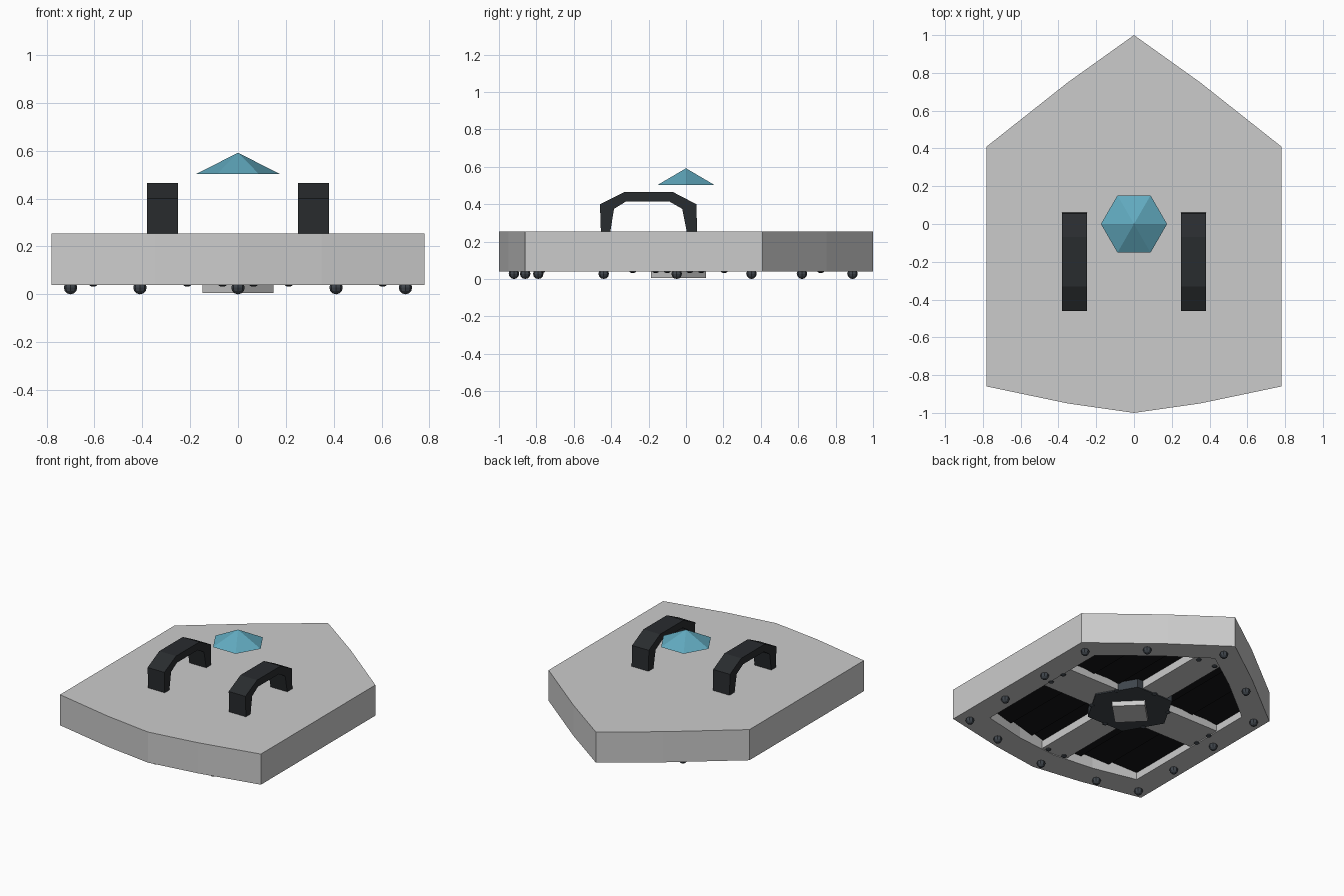
import bpy, bmesh, math
from mathutils import Matrix

if "Cube" in bpy.data.objects:
    bpy.data.objects.remove(bpy.data.objects["Cube"])


def material(name, rgb):
    m = bpy.data.materials.new(name)
    m.diffuse_color = (*rgb, 1)
    m.use_nodes = True
    m.node_tree.nodes["Principled BSDF"].inputs["Base Color"].default_value = m.diffuse_color
    return m


BLACK = material("black", (0.022, 0.025, 0.028))
PANEL = material("panel_black", (0.008, 0.008, 0.009))
STEEL = material("dark_steel", (0.05, 0.06, 0.072))
BLUE = material("blue", (0.12, 0.4, 0.52))


def finish(bm, name, mat=None):
    bmesh.ops.recalc_face_normals(bm, faces=bm.faces)
    me = bpy.data.meshes.new(name)
    bm.to_mesh(me)
    bm.free()
    ob = bpy.data.objects.new(name, me)
    bpy.context.collection.objects.link(ob)
    if mat:
        me.materials.append(mat)
    return ob


def mirrored(half):
    """Close a right-hand outline that starts and ends on x = 0."""
    return half + [(-x, y) for x, y in half[-2:0:-1]]


def prism(bm, pts, offset):
    """Extrude a closed 3D polygon by an offset vector."""
    face = bm.faces.new([bm.verts.new(p) for p in pts])
    ext = bmesh.ops.extrude_face_region(bm, geom=[face])["geom"]
    bmesh.ops.translate(bm, vec=offset,
                        verts=[v for v in ext if isinstance(v, bmesh.types.BMVert)])


def box(name, x0, x1, y0, y1, z0, z1, mat=None):
    bm = bmesh.new()
    prism(bm, [(x0, y0, z0), (x1, y0, z0), (x1, y1, z0), (x0, y1, z0)], (0, 0, z1 - z0))
    return finish(bm, name, mat)


def cone(name, sides, r0, r1, y, z0, z1, mat=None):
    bm = bmesh.new()
    place = Matrix.Translation((0, y, (z0 + z1) / 2)) @ Matrix.Rotation(math.pi / 2, 4, 'Z')
    bmesh.ops.create_cone(bm, cap_ends=True, segments=sides, radius1=r0, radius2=r1,
                          depth=z1 - z0, matrix=place)
    bmesh.ops.remove_doubles(bm, verts=bm.verts, dist=1e-5)
    return finish(bm, name, mat)


# Shield body: outer shell with a pocket open underneath
outer = mirrored([(0, 1), (.35, .75), (.78, .41), (.78, -.86), (.35, -.95), (0, -1)])
inner_half = [(0, .8), (.28, .605), (.61, .34), (.61, -.7), (.3, -.77), (0, -.8)]
inner = mirrored(inner_half)
bm = bmesh.new()
rings = [[bm.verts.new((x, y, z)) for x, y in pts]
         for pts, z in ((outer, .255), (outer, .04), (inner, .04), (inner, .14))]
n = len(outer)
for a, b in zip(rings, rings[1:]):
    for i in range(n):
        j = (i + 1) % n
        bm.faces.new((a[i], a[j], b[j], b[i]))
bm.faces.new(rings[0])
bm.faces.new(rings[-1])
finish(bm, "shield_body")

# Overlapping dark slats lining the pocket
bm = bmesh.new()
w = .61 / 3


def limits(x):
    t = abs(x) / .61
    return -.8 + .1 * t, .8 - .46 * t


for k in range(-3, 3):
    x0, x1 = k * w, (k + 1) * w
    (a0, b0), (a1, b1) = limits(x0), limits(x1)
    low = [(x0, a0, .09), (x1, a1, .115), (x1, b1, .115), (x0, b0, .09)]
    bot = [bm.verts.new(p) for p in low]
    top = [bm.verts.new((x, y, .139)) for x, y, z in low]
    bm.faces.new(bot)
    bm.faces.new(top)
    for i in range(4):
        j = (i + 1) % 4
        bm.faces.new((bot[i], bot[j], top[j], top[i]))
finish(bm, "back_slats", PANEL)

# Cross braces, hexagonal hub plate and diamond boss
CY = -.04
box("long_brace", -.1, .1, -.81, .81, .045, .1)
box("cross_brace", -.63, .63, CY - .13, CY + .13, .047, .1)
cone("hub_plate", 6, .285, .285, CY, .039, .1, STEEL)
cone("hub_boss", 4, .148, .148, CY, .005, .06)

# Bolts round the rim, small rivets on the hub and brace ends
def studs(name, places, r, z, squash):
    bm = bmesh.new()
    for x, y in places:
        m = Matrix.Translation((x, y, z)) @ Matrix.Diagonal((1, 1, squash, 1))
        bmesh.ops.create_uvsphere(bm, u_segments=8, v_segments=6, radius=r, matrix=m)
    return finish(bm, name, STEEL)


rim = [(0, .89), (0, -.92)]
for s in (-1, 1):
    rim += [(s * x, y) for x, y in ((.41, .62), (.7, .35), (.7, -.05),
                                    (.7, -.44), (.7, -.79), (.41, -.86))]
studs("rim_bolts", rim, .028, .028, 1)

small = [(.245 * math.sin(i * math.pi / 3), CY + .245 * math.cos(i * math.pi / 3))
         for i in range(6)]
for s in (-1, 1):
    small += [(s * .065, .72), (s * .065, -.77), (s * .605, CY + .06), (s * .605, CY - .06)]
studs("small_rivets", small, .018, .041, .5)

# Two arched handles on the top
arch = [(-.455, .25), (-.46, .4), (-.33, .465), (-.07, .465), (.055, .4), (.06, .25),
        (.005, .25), (-.02, .375), (-.09, .415), (-.32, .415), (-.385, .375), (-.405, .25)]
for name, x in (("left_handle", -.38), ("right_handle", .25)):
    bm = bmesh.new()
    prism(bm, [(x, y, z) for y, z in arch], (.13, 0, 0))
    finish(bm, name, BLACK)

# Floating faceted gem
cone("gem_cap", 6, .175, 0, 0, .503, .592, BLUE)
